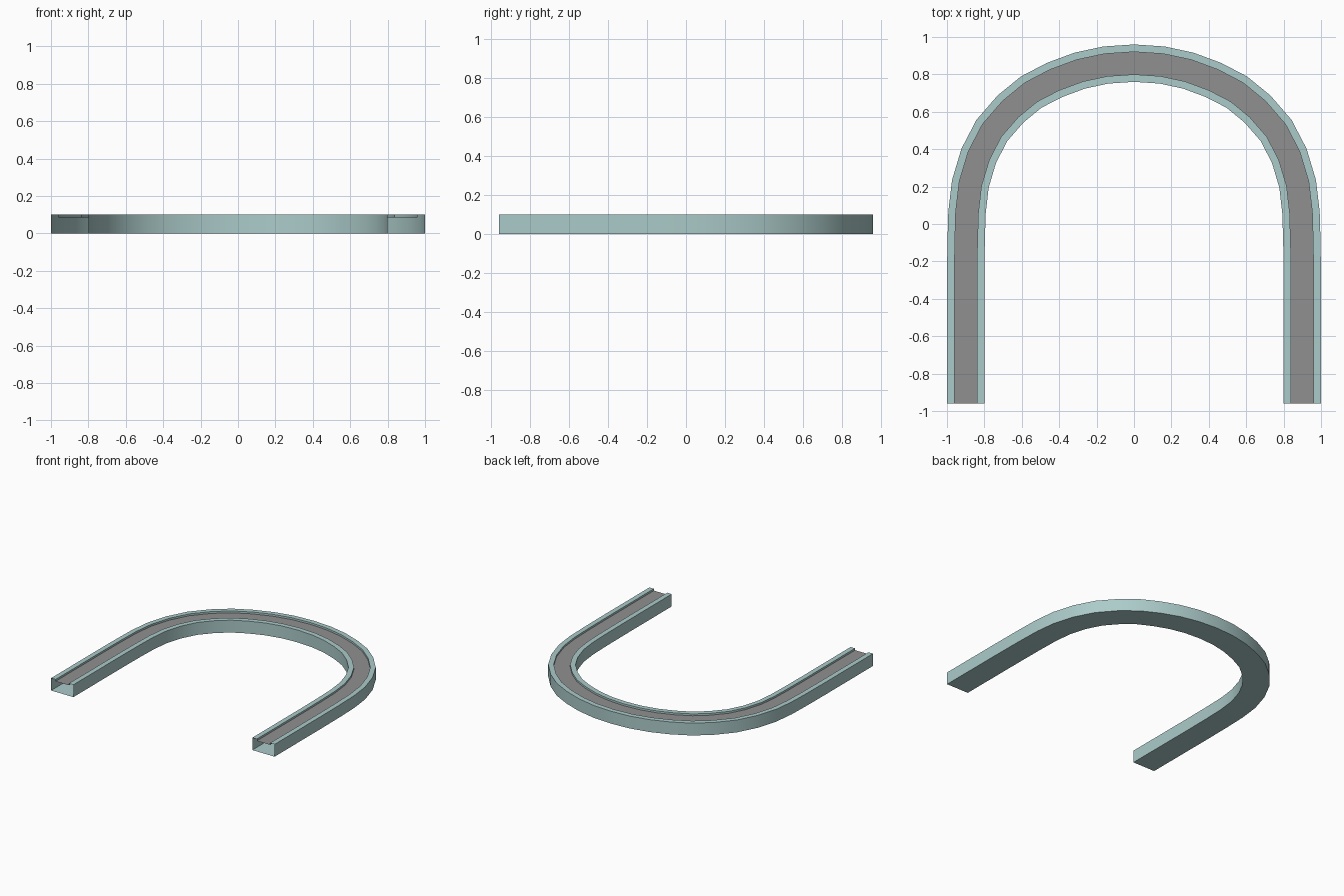
import bpy
import math
from mathutils import Vector

if "Cube" in bpy.data.objects:
    bpy.data.objects.remove(bpy.data.objects["Cube"])


def material(name, color):
    m = bpy.data.materials.new(name)
    m.diffuse_color = (*color, 1)
    m.use_nodes = True
    m.node_tree.nodes["Principled BSDF"].inputs["Base Color"].default_value = m.diffuse_color
    return m


teal = material("pale_teal", (0.41, 0.60, 0.59))
grey = material("belt_grey", (0.28, 0.28, 0.28))

# Centre line of the U: right half from the crown to the open end, then mirrored
half = [(0, .86), (.15, .85), (.29, .82), (.425, .77), (.55, .705), (.66, .615),
        (.76, .5), (.83, .365), (.875, .215), (.893, .06), (.898, -.12), (.9, -.35), (.9, -.96)]
path = [Vector((-x, y)) for x, y in reversed(half[1:])] + [Vector(p) for p in half]


def normal(i):
    if i in (0, len(path) - 1):
        return Vector((-1 if i == 0 else 1, 0))
    a = (path[i] - path[i - 1]).normalized()
    b = (path[i + 1] - path[i]).normalized()
    t = (a + b).normalized()
    return Vector((-t.y, t.x))


def sweep(name, profile, mat):
    """Sweep an open (offset, z) profile along the centre line."""
    n = len(profile)
    verts, faces = [], []
    for i, p in enumerate(path):
        d = normal(i)
        verts += [(p.x + d.x * o, p.y + d.y * o, z) for o, z in profile]
    for i in range(len(path) - 1):
        for j in range(n - 1):
            a = i * n + j
            faces.append((a, a + 1, a + n + 1, a + n))
    me = bpy.data.meshes.new(name)
    me.from_pydata(verts, [], faces)
    me.materials.append(mat)
    ob = bpy.data.objects.new(name, me)
    bpy.context.collection.objects.link(ob)
    # Smooth along the bend, sharp at the profile corners
    bpy.ops.object.select_all(action='DESELECT')
    ob.select_set(True)
    bpy.context.view_layer.objects.active = ob
    bpy.ops.object.shade_smooth_by_angle(angle=math.radians(30))
    return ob


# Hollow frame with open ends: lip, rim, wall, floor, wall, rim, lip
belt_z = 0.085
sweep("conveyor_frame", [(.06, belt_z), (.06, .1), (.1, .1), (.1, 0),
                         (-.1, 0), (-.1, .1), (-.06, .1), (-.06, belt_z)], teal)

# Belt running between the rims
sweep("belt", [(-.06, belt_z), (.06, belt_z)], grey).data.flip_normals()

# Make the belt face upwards whatever the sweep direction
belt = bpy.data.objects["belt"].data
if belt.polygons[0].normal.z < 0:
    belt.flip_normals()
frame = bpy.data.objects["conveyor_frame"].data
rim = next(p for p in frame.polygons if p.center.z > .099)
if rim.normal.z < 0:
    frame.flip_normals()
